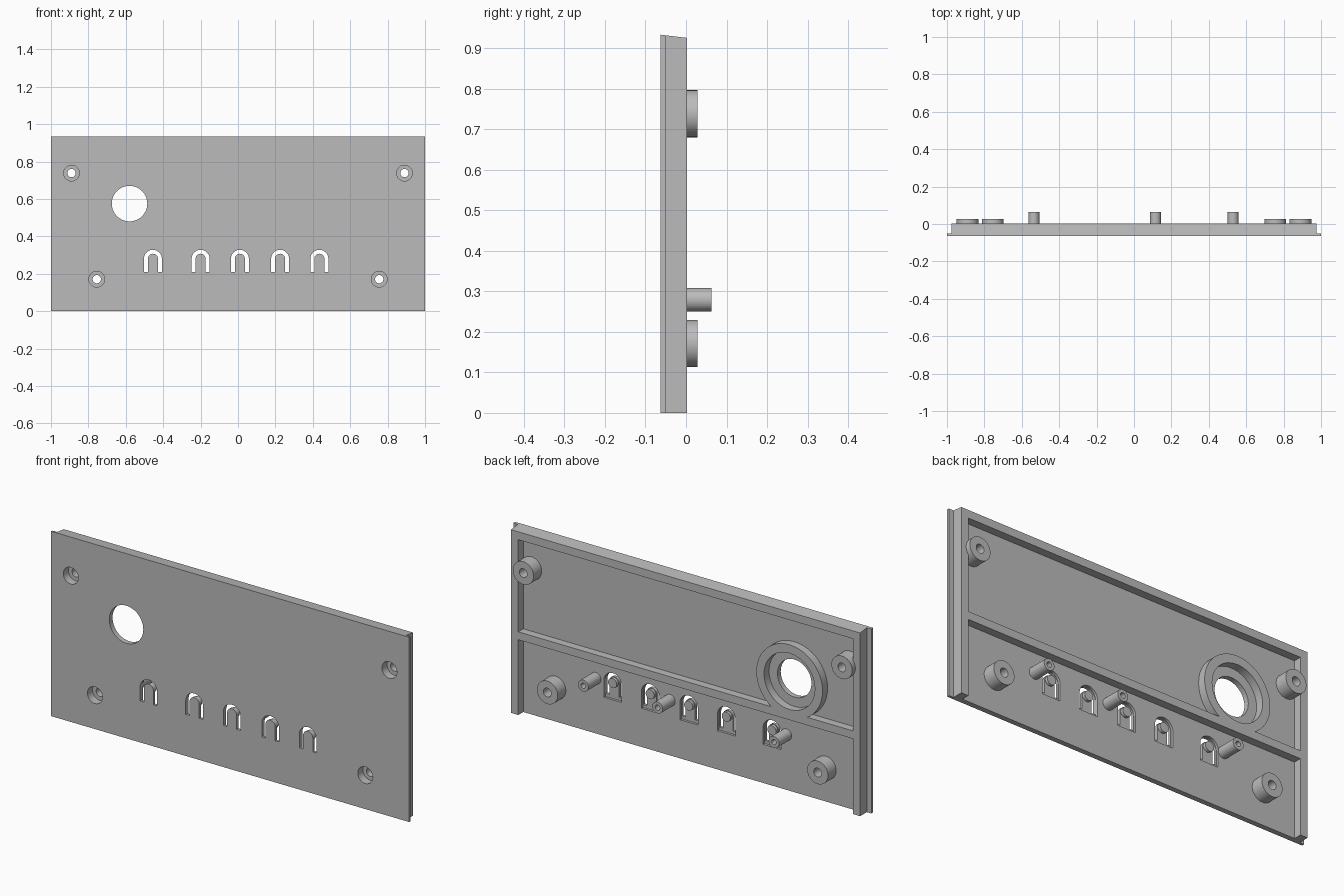
import bpy, bmesh
from math import cos, sin, pi

if "Cube" in bpy.data.objects:
    bpy.data.objects.remove(bpy.data.objects["Cube"])

grey = bpy.data.materials.new("plain grey")
grey.use_nodes = True
grey.diffuse_color = (0.5, 0.5, 0.5, 1)
grey.node_tree.nodes["Principled BSDF"].inputs["Base Color"].default_value = (0.5, 0.5, 0.5, 1)

FRONT, FLOOR, BACK = -0.063, -0.037, 0.003
HEIGHT = 0.933


def prism(name, points, low, high, axis="y"):
    """Extrude an outline along y (outline in x, z) or z (outline in x, y)."""
    bm = bmesh.new()
    place = (lambda p, d: (p[0], d, p[1])) if axis == "y" else (lambda p, d: (p[0], p[1], d))
    a = [bm.verts.new(place(p, low)) for p in points]
    b = [bm.verts.new(place(p, high)) for p in points]
    bm.faces.new(a)
    bm.faces.new(b[::-1])
    for i in range(len(a)):
        j = (i + 1) % len(a)
        bm.faces.new((a[i], b[i], b[j], a[j]))
    bmesh.ops.recalc_face_normals(bm, faces=bm.faces)
    mesh = bpy.data.meshes.new(name)
    bm.to_mesh(mesh)
    bm.free()
    mesh.materials.append(grey)
    obj = bpy.data.objects.new(name, mesh)
    bpy.context.collection.objects.link(obj)
    return obj


def arc(x, z, r, start=0, end=2 * pi, n=48):
    return [(x + r * cos(start + (end - start) * i / n),
             z + r * sin(start + (end - start) * i / n)) for i in range(n + 1)]


def rod(name, x, z, r, low, high):
    return prism(name, arc(x, z, r)[:-1], low, high)


def box(name, x0, x1, z0, z1, low, high):
    return prism(name, [(x0, z0), (x1, z0), (x1, z1), (x0, z1)], low, high)


def combine(target, tool, operation="DIFFERENCE"):
    mod = target.modifiers.new("join", "BOOLEAN")
    mod.operation, mod.solver, mod.object = operation, "EXACT", tool
    activate(target)
    bpy.ops.object.modifier_apply(modifier=mod.name)
    bpy.data.objects.remove(tool)


def activate(obj):
    bpy.ops.object.select_all(action="DESELECT")
    obj.select_set(True)
    bpy.context.view_layer.objects.active = obj


def finish(obj):
    activate(obj)
    bpy.ops.object.shade_smooth_by_angle(angle=pi / 6)


# Panel with side flanges and a top edge that slopes to the back
half = [(1, FRONT), (1, -0.05), (0.975, -0.05), (0.975, BACK)]
panel = prism("panel", half + [(-x, y) for x, y in reversed(half)], 0, HEIGHT, "z")
for v in panel.data.vertices:
    if v.co.z > 0.5:
        v.co.z -= 0.12 * (v.co.y - FRONT)

# Back recesses, leaving side rims, top rim, a cross rib and a round collar
hole_x, hole_z = -0.58, 0.575
upper = box("upper_recess", -0.935, 0.935, 0.42, 0.885, FLOOR, 0.1)
combine(upper, rod("collar", hole_x, hole_z, 0.185, -0.2, 0.2))
combine(panel, upper)
combine(panel, box("lower_recess", -0.935, 0.935, -0.1, 0.38, FLOOR, 0.1))
combine(panel, rod("collar_bore", hole_x, hole_z, 0.142, FLOOR, 0.1))
combine(panel, rod("round_hole", hole_x, hole_z, 0.095, -0.2, 0.2))

# Screw bosses with a wide bore at the front
for side in (-1, 1):
    for x, z in ((0.89, 0.738), (0.755, 0.171)):
        combine(panel, rod("boss", side * x, z, 0.058, -0.045, 0.028), "UNION")
        combine(panel, rod("screw_bore", side * x, z, 0.042, -0.2, -0.022))
        combine(panel, rod("screw_hole", side * x, z, 0.022, -0.2, 0.2))

# Spring buttons: thinned tongue, arched slot and a knob behind
arch_z, foot = 0.28, 0.21
for i, x in enumerate((-0.455, -0.2, 0.01, 0.225, 0.435)):
    pocket = arc(x, arch_z, 0.05, 0, pi, 24) + [(x - 0.05, 0.195), (x + 0.05, 0.195)]
    combine(panel, prism("pocket", pocket, -0.049, 0.1))
    slot = [(x + 0.048, foot)] + arc(x, arch_z, 0.048, 0, pi, 24) + [(x - 0.048, foot)]
    slot += [(x - 0.027, foot)] + arc(x, arch_z, 0.027, pi, 0, 24) + [(x + 0.027, foot)]
    combine(panel, prism("slot", slot, -0.2, 0.2))
    finish(rod(f"button_knob_{i + 1}", x, arch_z, 0.024, -0.055, -0.034))
finish(panel)

# Hollow locating pins
for i, x in enumerate((-0.535, 0.115, 0.53)):
    pin = rod(f"locating_pin_{i + 1}", x, 0.279, 0.029, -0.045, 0.063)
    combine(pin, rod("pin_hole", x, 0.279, 0.013, 0.0, 0.2))
    finish(pin)
